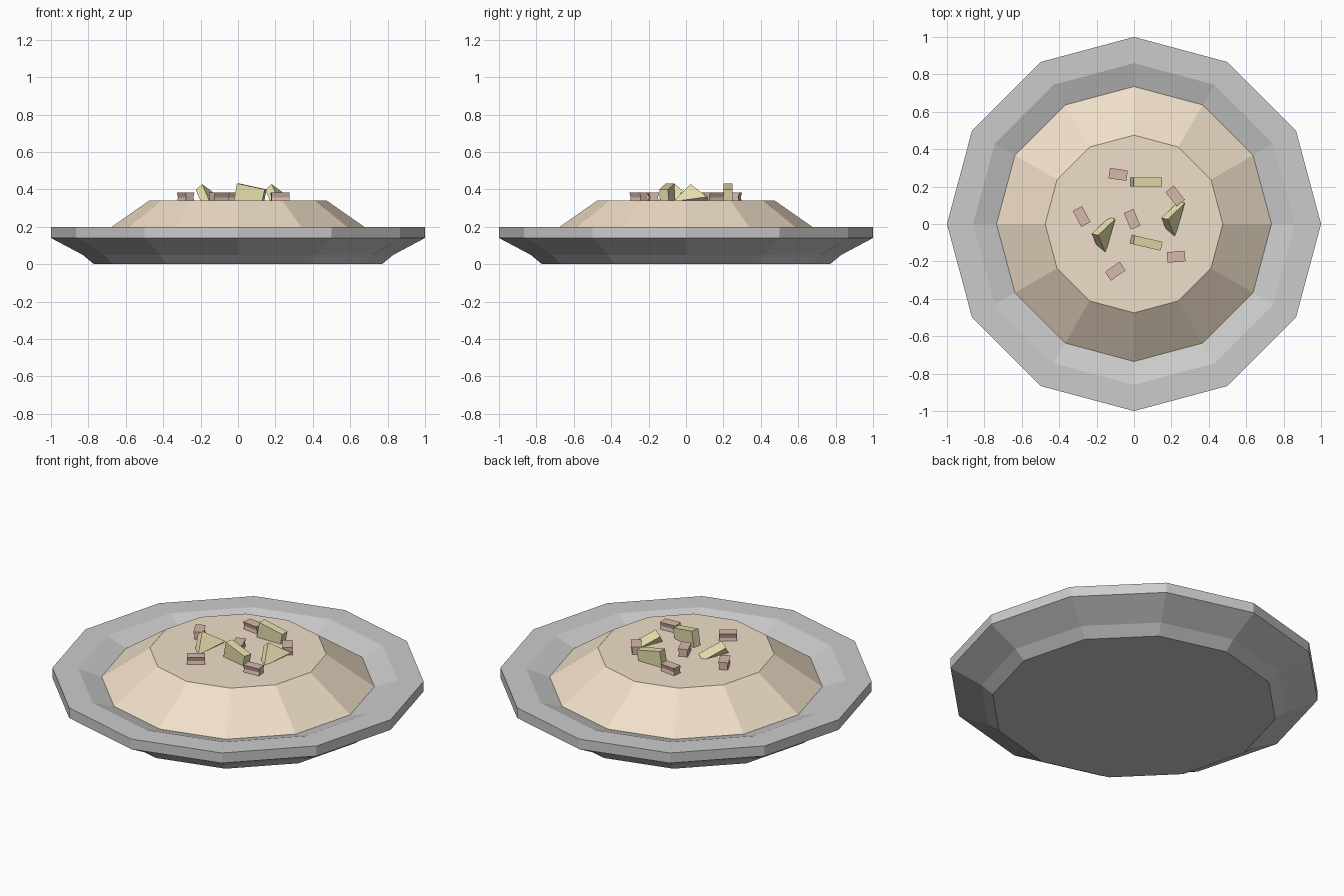
import bpy, math
from mathutils import Vector, Matrix

if "Cube" in bpy.data.objects:
    bpy.data.objects.remove(bpy.data.objects["Cube"])


def material(name, rgb):
    m = bpy.data.materials.new(name)
    m.diffuse_color = (*rgb, 1)
    m.use_nodes = True
    m.node_tree.nodes["Principled BSDF"].inputs["Base Color"].default_value = m.diffuse_color
    return m


def add_object(name, verts, faces, mat=None):
    me = bpy.data.meshes.new(name)
    me.from_pydata([tuple(v) for v in verts], [], faces)
    me.update()
    ob = bpy.data.objects.new(name, me)
    bpy.context.collection.objects.link(ob)
    if mat:
        me.materials.append(mat)
    return ob


def lathe(name, profile, mat=None, n=12):
    """Revolve (radius, z) points listed from bottom to top; cap both ends."""
    verts = [(r * math.cos(2 * math.pi * i / n), r * math.sin(2 * math.pi * i / n), z)
             for r, z in profile for i in range(n)]
    faces = [tuple(range(n))[::-1], tuple(range(len(verts) - n, len(verts)))]
    for k in range(len(profile) - 1):
        for i in range(n):
            j = (i + 1) % n
            faces.append((k * n + i, k * n + j, (k + 1) * n + j, (k + 1) * n + i))
    return add_object(name, verts, faces, mat)


def prism(name, outline, offset, mat):
    """Extrude a 3D outline by an offset opposite to its facing direction."""
    n = len(outline)
    front = [Vector(p) for p in outline]
    verts = front + [p + Vector(offset) for p in front]
    faces = [tuple(range(n)), tuple(range(2 * n - 1, n - 1, -1))]
    faces += [(i, i + n, (i + 1) % n + n, (i + 1) % n) for i in range(n)]
    return add_object(name, verts, faces, mat)


potato = material("potato", (0.87, 0.74, 0.58))
cheese = material("cheese", (0.80, 0.74, 0.42))
bacon = material("bacon", (0.68, 0.48, 0.40))

# Plate: foot, flared underside, rim and shallow well
lathe("plate", [(0.77, 0), (0.83, 0.05), (1, 0.14), (1, 0.2), (0.86, 0.2), (0.70, 0.145)])

# Mashed food mound
lathe("food_mound", [(0.735, 0.158), (0.475, 0.34)], potato)

# Upright cheese chunks
for k, (x, y, deg) in enumerate([(0.065, 0.225, 0), (0.065, -0.1, -13)]):
    outline = [(-0.085, -0.024, 0.33), (0.07, -0.024, 0.33),
               (0.085, -0.024, 0.40), (-0.067, -0.024, 0.432)]
    ob = prism(f"cheese_chunk_{k}", outline, (0, 0.048, 0), cheese)
    ob.data.transform(Matrix.Translation((x, y, 0)) @ Matrix.Rotation(math.radians(deg), 4, 'Z'))

# Leaning cheese wedges
for k, (x, y) in enumerate([(0, 0), (-0.372, -0.085)]):
    outline = [(0.18, 0.025, 0.428), (0.22, -0.07, 0.335), (0.272, 0.112, 0.36)]
    ob = prism(f"cheese_wedge_{k}", outline, (-0.034, 0.008, -0.03), cheese)
    ob.data.transform(Matrix.Translation((x, y, 0)))

# Bacon bits with a creased long side
bits = [(-0.085, 0.265, -8), (0.22, 0.15, -52), (-0.28, 0.04, -62),
        (-0.01, 0.025, -67), (0.225, -0.175, 5), (-0.1, -0.252, 35)]
for k, (x, y, deg) in enumerate(bits):
    outline = [(0.048, -0.028, 0.33), (0.048, 0.028, 0.33), (0.048, 0.021, 0.358),
               (0.048, 0.028, 0.383), (0.048, -0.028, 0.383), (0.048, -0.021, 0.358)]
    ob = prism(f"bacon_bit_{k}", outline, (-0.096, 0, 0), bacon)
    ob.data.transform(Matrix.Translation((x, y, 0)) @ Matrix.Rotation(math.radians(deg), 4, 'Z'))
